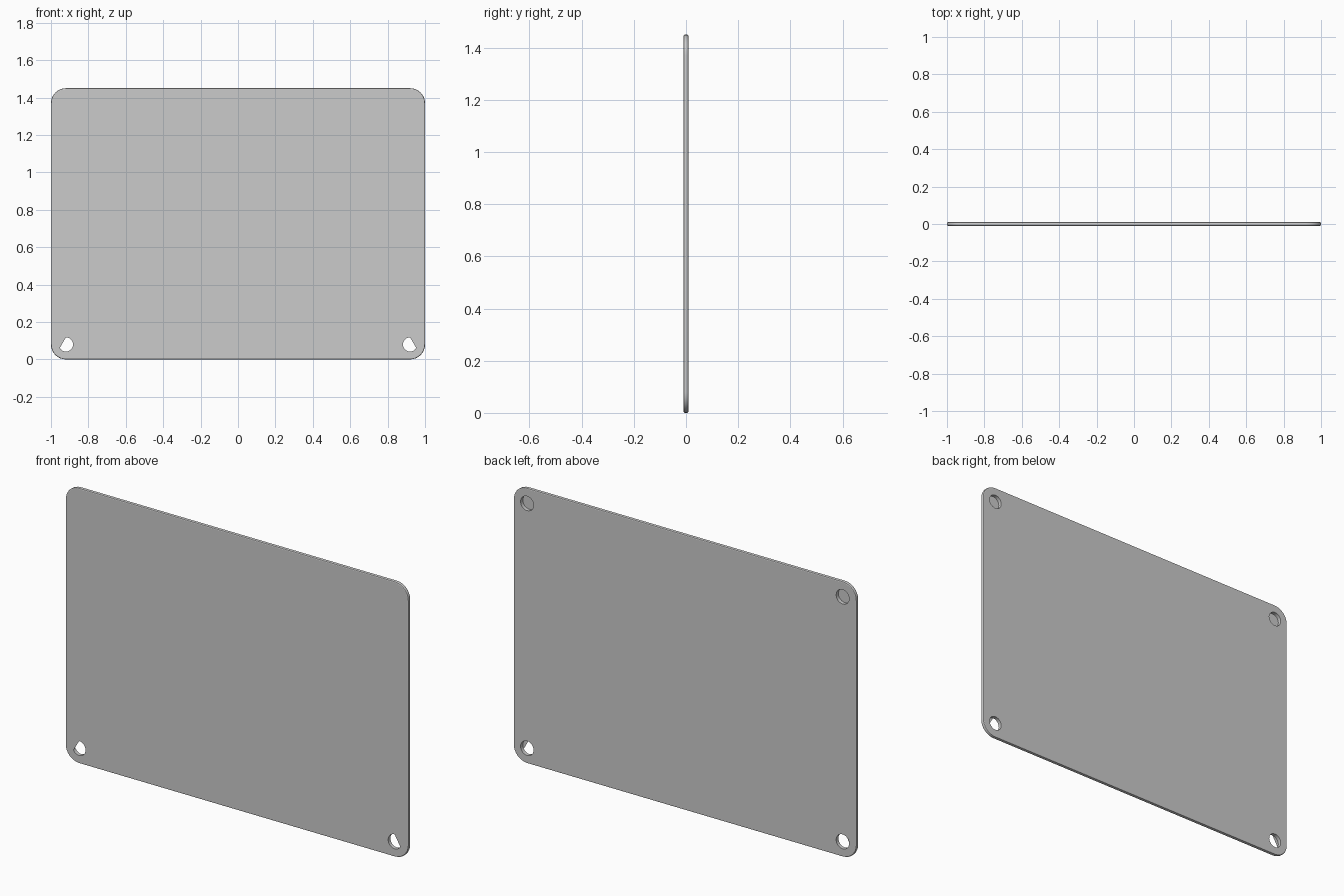
import bpy, bmesh
from math import cos, sin, pi, radians

if "Cube" in bpy.data.objects:
    bpy.data.objects.remove(bpy.data.objects["Cube"])

HALF_W, HEIGHT, HALF_T = 1.0, 1.45, 0.0095
CORNER, BEVEL = 0.08, 0.005
HOLE_R, HOLE_SIDES = 0.038, 24

bm = bmesh.new()


def outline(inset, y, steps=8):
    """Ring of vertices around a rounded rectangle, counter-clockwise from the front."""
    r, ring = CORNER - inset, []
    corners = [(1, HEIGHT - CORNER), (-1, HEIGHT - CORNER), (-1, CORNER), (1, CORNER)]
    for q, (side, cz) in enumerate(corners):
        for i in range(steps + 1):
            a = (q + i / steps) * pi / 2
            ring.append(bm.verts.new((side * (HALF_W - CORNER) + r * cos(a), y, cz + r * sin(a))))
    return ring


def circle(cx, cz, y):
    angles = [2 * pi * i / HOLE_SIDES for i in range(HOLE_SIDES)]
    return [bm.verts.new((cx + HOLE_R * cos(a), y, cz + HOLE_R * sin(a))) for a in angles]


def bridge(a, b):
    for i in range(len(a)):
        j = (i + 1) % len(a)
        bm.faces.new((a[i], b[i], b[j], a[j]))


def cap(loops, sign):
    """Flat cap bounded by the first loop, pierced by the others."""
    edges = []
    for loop in loops:
        for i, v in enumerate(loop):
            w = loop[(i + 1) % len(loop)]
            edges.append(bm.edges.get((v, w)) or bm.edges.new((v, w)))
    made = bmesh.ops.triangle_fill(bm, edges=edges, use_beauty=True, normal=(0, sign, 0))
    for f in made["geom"]:
        if isinstance(f, bmesh.types.BMFace):
            f.normal_update()
            if f.normal.y * sign < 0:
                f.normal_flip()


# Rounded rim of the plate, front to back
k = BEVEL * (1 - cos(pi / 4))
profile = [(BEVEL, -HALF_T), (k, -HALF_T + k), (0, -HALF_T + BEVEL),
           (0, HALF_T - BEVEL), (k, HALF_T - k), (BEVEL, HALF_T)]
rings = [outline(inset, y) for inset, y in profile]
for a, b in zip(rings, rings[1:]):
    bridge(b, a)

# Corner holes: upper pair blind from the back, lower pair open with a clipped front
front_loops, back_loops = [rings[0]], [rings[-1]]
for side in (-1, 1):
    for cz in (0.08, HEIGHT - 0.08):
        front, back = circle(side * 0.92, cz, -HALF_T), circle(side * 0.92, cz, HALF_T)
        bridge(front, back)
        back_loops.append(back)
        if cz < HEIGHT / 2:
            # Keep the arc away from the outer upper chord
            a0, a1 = (14, 30) if side < 0 else (6, 22)
            front_loops.append([front[i % HOLE_SIDES] for i in range(a0, a1 + 1)])
cap(front_loops, -1)
cap(back_loops, 1)

mesh = bpy.data.meshes.new("plate")
bm.to_mesh(mesh)
bm.free()
plate = bpy.data.objects.new("plate", mesh)
bpy.context.collection.objects.link(plate)
bpy.context.view_layer.objects.active = plate
plate.select_set(True)
bpy.ops.object.shade_smooth_by_angle(angle=radians(30))
